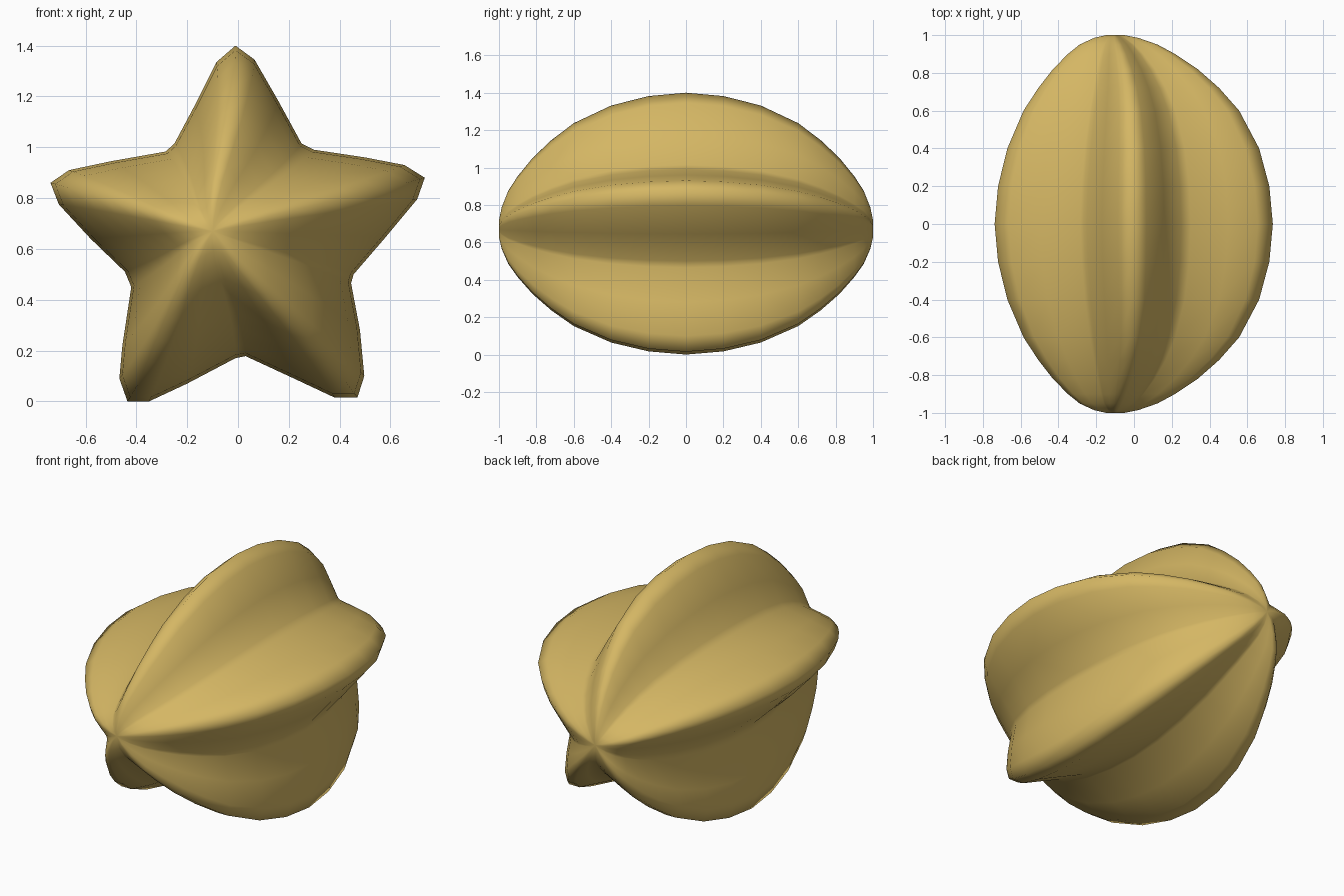
import bpy, bmesh

if "Cube" in bpy.data.objects:
    bpy.data.objects.remove(bpy.data.objects["Cube"])

# Star cross-section at the widest point (x, z), clockwise from the top rib
STAR = [(-0.01, 1.40), (0.065, 1.345), (0.16, 1.18), (0.25, 1.015), (0.30, 0.99),
        (0.50, 0.96), (0.655, 0.93), (0.735, 0.88), (0.705, 0.795), (0.58, 0.645),
        (0.455, 0.50), (0.445, 0.465), (0.48, 0.28), (0.497, 0.10), (0.47, 0.015),
        (0.38, 0.015), (0.22, 0.09), (0.03, 0.178), (-0.01, 0.17), (-0.20, 0.07),
        (-0.35, 0.0), (-0.435, 0.0), (-0.467, 0.09), (-0.455, 0.22), (-0.42, 0.45),
        (-0.445, 0.51), (-0.58, 0.64), (-0.705, 0.775), (-0.738, 0.86), (-0.665, 0.91),
        (-0.50, 0.945), (-0.285, 0.983), (-0.25, 1.015), (-0.17, 1.165), (-0.085, 1.335)]
# Length stations: distance from the middle and size of the star there
HALF = [(0.20, 0.975), (0.40, 0.905), (0.60, 0.775), (0.72, 0.65), (0.82, 0.52),
        (0.90, 0.385), (0.95, 0.28), (0.985, 0.16), (1.0, 0.065)]
STATIONS = [(-y, s) for y, s in reversed(HALF)] + [(0.0, 1.0)] + HALF
CZ = 0.66


def axis(y):
    """Core line of the fruit, bending sideways toward both tips."""
    return -0.10 * abs(y) ** 4, CZ + 0.01 * y * y


# Five-ribbed fruit, lofted from tip to tip
bm = bmesh.new()
rings = []
for y, s in STATIONS:
    cx, cz = axis(y)
    rings.append([bm.verts.new((cx + x * s, y, cz + (z - CZ) * s)) for x, z in STAR])
n = len(STAR)
for a, b in zip(rings, rings[1:]):
    for i in range(n):
        j = (i + 1) % n
        bm.faces.new((a[i], a[j], b[j], b[i]))
# Blunt tips
for ring, y in ((rings[0], -1.0), (rings[-1], 1.0)):
    cx, cz = axis(y)
    tip = bm.verts.new((cx, y, cz))
    for i in range(n):
        bm.faces.new((ring[i], ring[(i + 1) % n], tip))
bmesh.ops.recalc_face_normals(bm, faces=bm.faces[:])
for f in bm.faces:
    f.smooth = True

mesh = bpy.data.meshes.new("star_fruit")
bm.to_mesh(mesh)
bm.free()
skin = bpy.data.materials.new("golden yellow skin")
skin.diffuse_color = (0.66, 0.47, 0.127, 1)
skin.use_nodes = True
skin.node_tree.nodes["Principled BSDF"].inputs["Base Color"].default_value = skin.diffuse_color
mesh.materials.append(skin)
bpy.context.collection.objects.link(bpy.data.objects.new("star_fruit", mesh))
